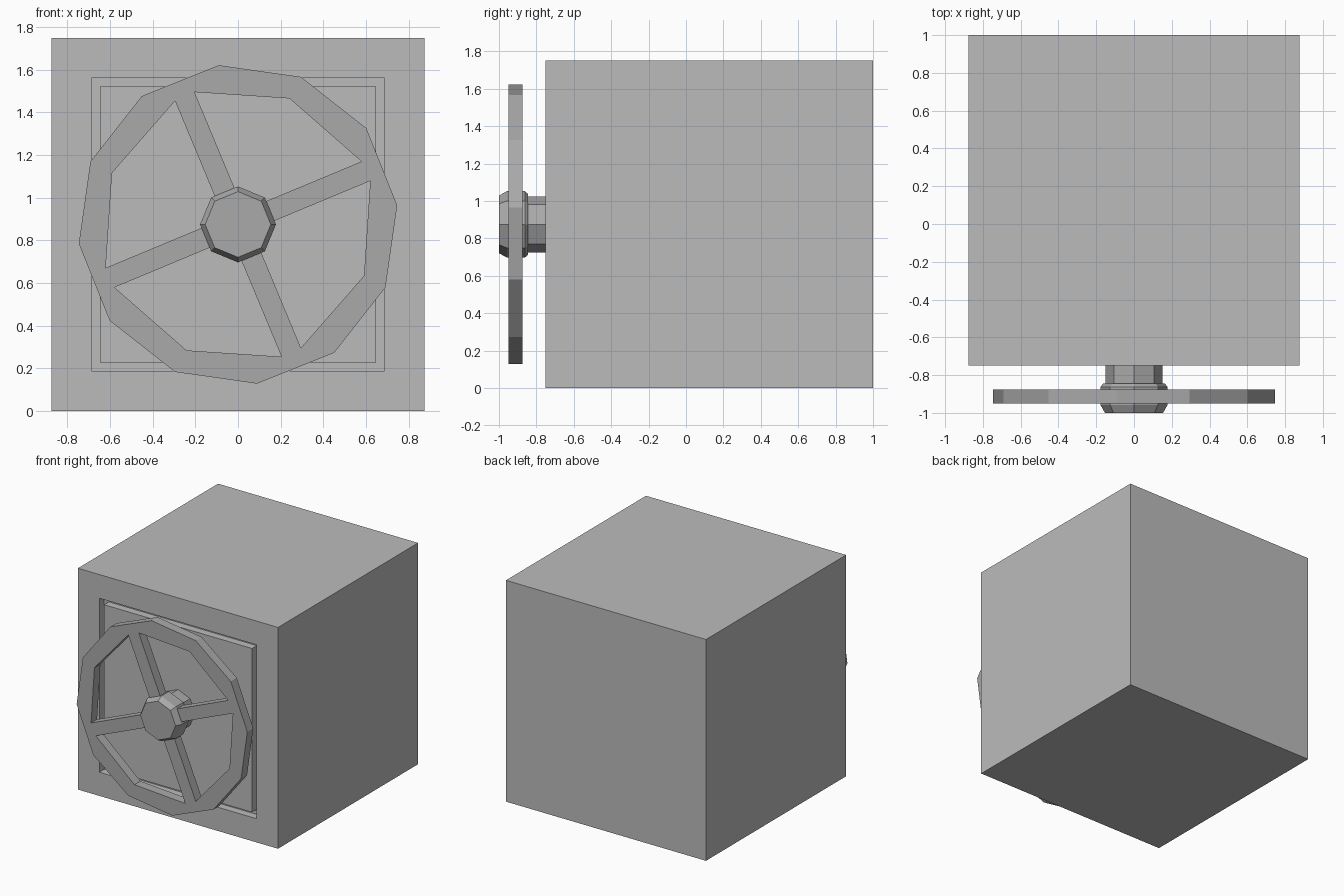
import bpy, bmesh
from math import sin, cos, radians
from mathutils import Matrix, Vector

if "Cube" in bpy.data.objects:
    bpy.data.objects.remove(bpy.data.objects["Cube"])

CZ = 0.875  # height of the handle centre


def grey(name, value):
    mat = bpy.data.materials.new(name)
    mat.diffuse_color = (value, value, value, 1)
    mat.use_nodes = True
    mat.node_tree.nodes["Principled BSDF"].inputs["Base Color"].default_value = mat.diffuse_color
    return mat


def finish(bm, name, mat):
    bmesh.ops.recalc_face_normals(bm, faces=bm.faces)
    mesh = bpy.data.meshes.new(name)
    bm.to_mesh(mesh)
    bm.free()
    mesh.materials.append(mat)
    obj = bpy.data.objects.new(name, mesh)
    bpy.context.collection.objects.link(obj)
    return obj


def polar(r, deg, y):
    return Vector((r * cos(radians(deg)), y, CZ + r * sin(radians(deg))))


body_grey = grey("body_grey", 0.5)
wheel_grey = grey("wheel_grey", 0.4)

# Body: block with a square groove outlining the door
bm = bmesh.new()
bmesh.ops.create_cube(bm, size=1.75, matrix=Matrix.Translation((0, 0.125, CZ)))
bm.normal_update()
front = [f for f in bm.faces if f.normal.y < -0.9]
for thickness, depth in ((0.1875, 0), (0, -0.06), (0.04, 0), (0, 0.06)):
    bmesh.ops.inset_individual(bm, faces=front, thickness=thickness, depth=depth,
                               use_even_offset=True)
finish(bm, "safe_body", body_grey)

# Wheel: flat twelve-sided rim plus four spokes running into the hub, then extruded
Y0, Y1 = -0.95, -0.875
bm = bmesh.new()
outer = [bm.verts.new(polar(0.752, 6.9 + 30 * k, Y0)) for k in range(12)]
inner = [bm.verts.new(polar(r, a + 90 * q, Y0)) for q in range(4)
         for r, a in ((0.653, 18.2), (0.65, 27), (0.638, 67.8))]
for i in range(12):
    j = (i + 1) % 12
    bm.faces.new((outer[i], outer[j], inner[j], inner[i]))
for q in range(4):
    near = [bm.verts.new(polar(0.15, 22.5 + 90 * q + side, Y0)) for side in (19.5, -19.5)]
    bm.faces.new((inner[3 * q], inner[3 * q + 1], *near))
plate = bmesh.ops.extrude_face_region(bm, geom=bm.faces[:], use_keep_orig=True)["geom"]
bmesh.ops.translate(bm, vec=(0, Y1 - Y0, 0),
                    verts=[g for g in plate if isinstance(g, bmesh.types.BMVert)])
finish(bm, "handle_wheel", wheel_grey)

# Hub: octagonal chamfered cap on an octagonal shaft
profile = [(0.154, -1.0), (0.178, -0.957), (0.178, -0.862), (0.163, -0.845),
           (0.15, -0.845), (0.15, -0.75)]
bm = bmesh.new()
rings = [[bm.verts.new(polar(r, 45 * k, y)) for k in range(8)] for r, y in profile]
bm.faces.new(rings[0])
bm.faces.new(rings[-1])
for a, b in zip(rings, rings[1:]):
    for i in range(8):
        j = (i + 1) % 8
        bm.faces.new((a[i], a[j], b[j], b[i]))
finish(bm, "hub", wheel_grey)
